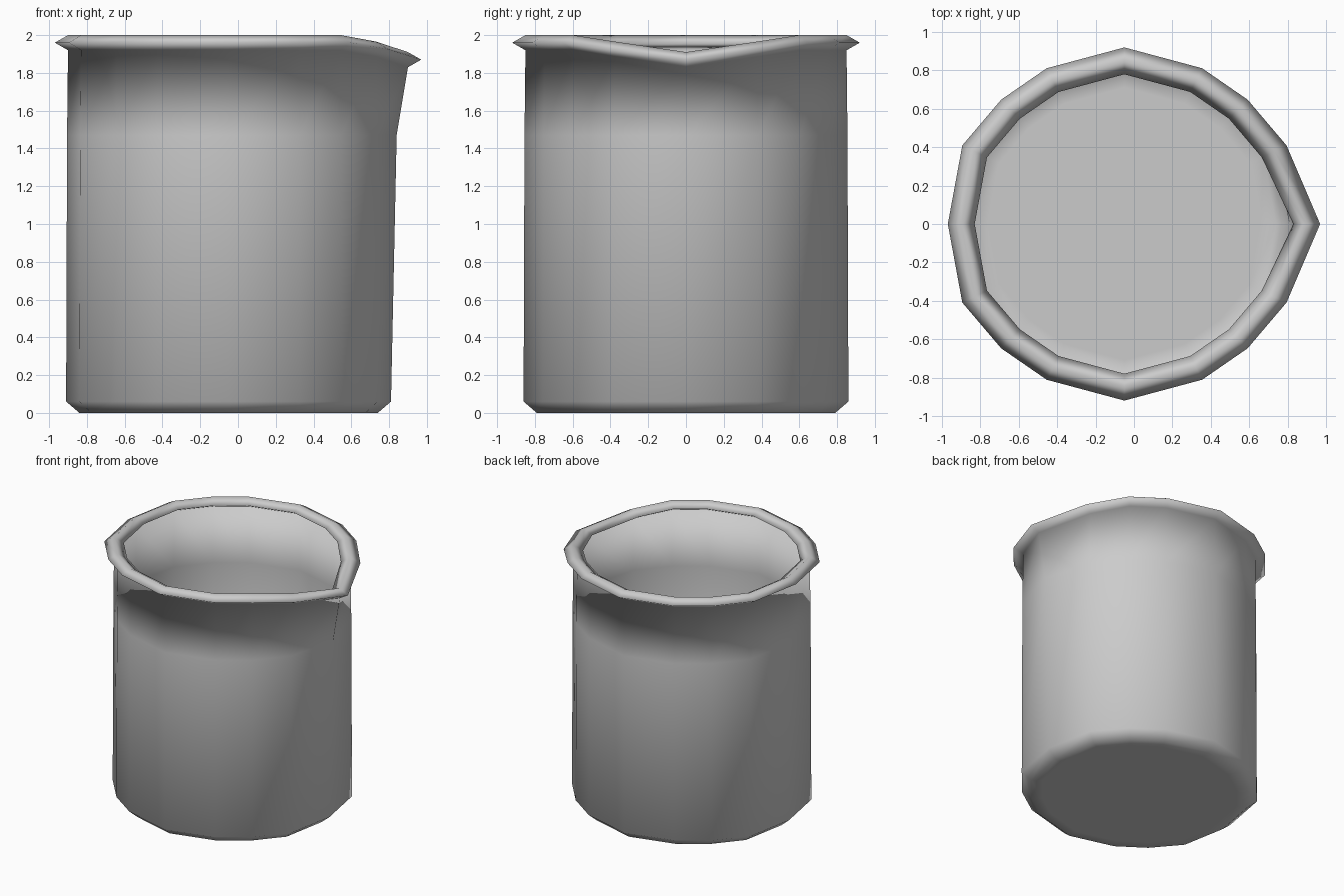
import bpy, bmesh

if "Cube" in bpy.data.objects:
    bpy.data.objects.remove(bpy.data.objects["Cube"])

CX = -0.05
# quarter outline of the 16-sided cross-section, mirrored into a full loop
quarter = [(1, 0), (.918, .445), (.698, .704), (.44, .882), (0, 1)]
half = quarter + [(-x, y) for x, y in reversed(quarter[:-1])]
outline = half + [(x, -y) for x, y in reversed(half[1:-1])]
N = len(outline)

# profile: radius, height, spout push outwards, spout drop
profile = [
    (.71, 0, 0, 0), (.79, 0, 0, 0), (.86, .06, 0, 0),     # floor and chamfer
    (.855, 1.47, .035, 0), (.85, 1.92, .10, .09),         # wall
    (.92, 1.96, .10, .09), (.85, 2.0, .10, .09),          # rolled rim
    (.78, 1.96, .10, .09), (.85, 1.92, .10, .09),
]


def ring(bm, r, z, push, drop):
    verts = []
    for i, (x, y) in enumerate(outline):
        p = push if i == 0 else 0
        d = drop if i == 0 else drop * .38 if i in (1, N - 1) else 0
        verts.append(bm.verts.new((CX + r * x + p, r * y, z - d)))
    return verts


# beaker: lofted rings with a closed floor and a pouring lip
bm = bmesh.new()
rings = [ring(bm, *p) for p in profile]
for a, b in zip(rings, rings[1:]):
    for j in range(N):
        k = (j + 1) % N
        bm.faces.new((a[j], a[k], b[k], b[j]))
bm.faces.new(list(reversed(rings[0])))
# close the rim tube onto the top of the wall
bmesh.ops.remove_doubles(bm, verts=rings[4] + rings[8], dist=1e-4)
for f in bm.faces:
    f.smooth = True

mesh = bpy.data.meshes.new("beaker")
bm.to_mesh(mesh)
bm.free()
beaker = bpy.data.objects.new("beaker", mesh)
bpy.context.collection.objects.link(beaker)
